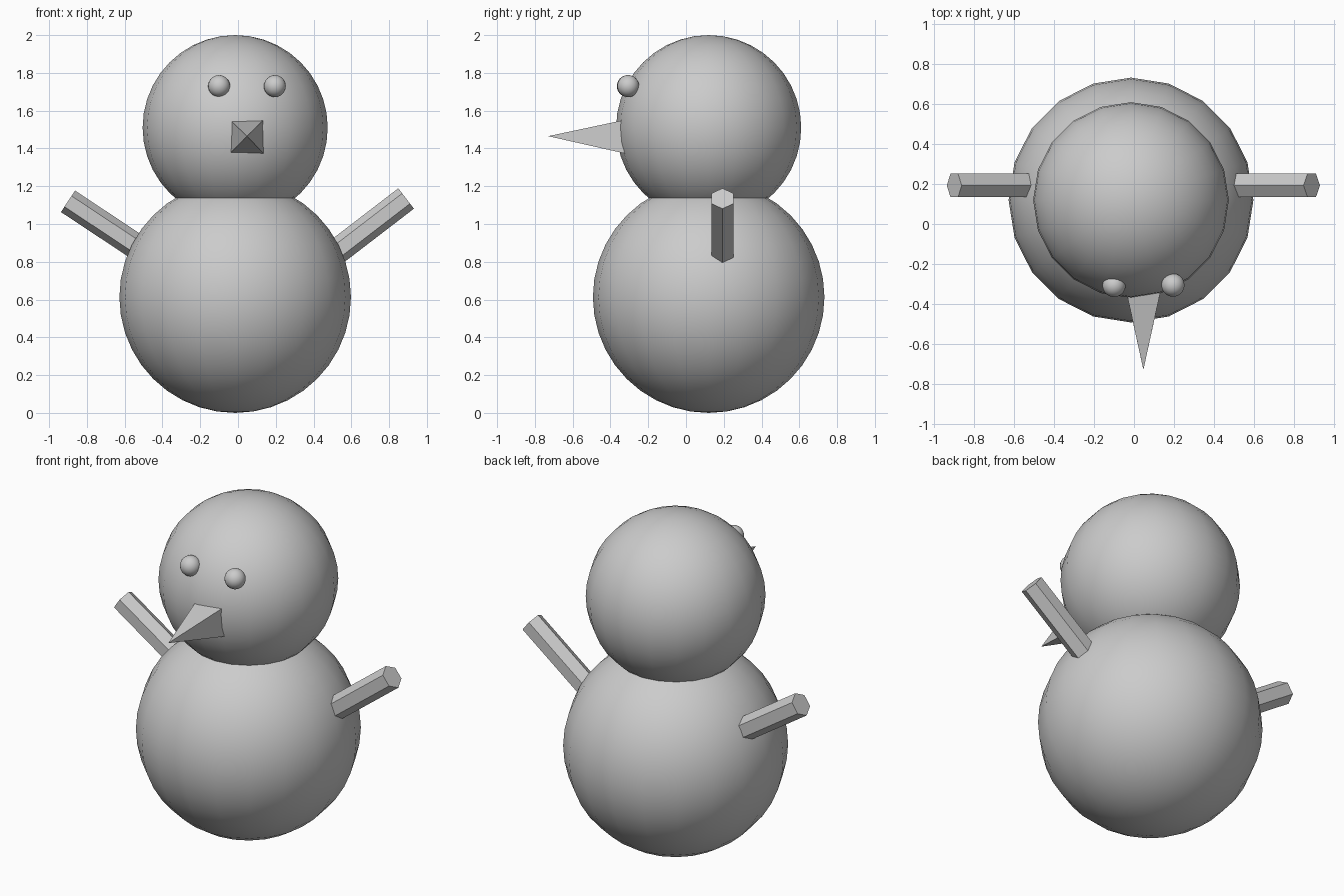
import bpy, math
from mathutils import Vector, Matrix

if "Cube" in bpy.data.objects:
    bpy.data.objects.remove(bpy.data.objects["Cube"])


def ball(name, centre, radius, segments=20, rings=20):
    bpy.ops.mesh.primitive_uv_sphere_add(
        segments=segments, ring_count=rings, radius=radius, location=centre)
    bpy.context.object.name = name
    bpy.ops.object.shade_smooth()


def spike(name, start, end, r1, r2, sides, side_axis, twist=0):
    """Flat-sided cone or prism from start to end; side_axis is its local x."""
    start, end = Vector(start), Vector(end)
    z = (end - start).normalized()
    x = Vector(side_axis)
    y = z.cross(x)
    turn = Matrix((x, y, z)).transposed().to_4x4()
    bpy.ops.mesh.primitive_cone_add(
        vertices=sides, radius1=r1, radius2=r2, depth=(end - start).length)
    ob = bpy.context.object
    ob.name = name
    ob.data.transform(Matrix.Translation((start + end) / 2) @ turn
                      @ Matrix.Rotation(math.radians(twist), 4, 'Z'))


# Two stacked snowballs
ball("body", (-0.015, 0.12, 0.613), 0.613)
ball("head", (-0.015, 0.12, 1.51), 0.49)

# Eyes
for side, x, y in (("left", -0.10, -0.308), ("right", 0.195, -0.306)):
    ball("eye_" + side, (x, y, 1.73), 0.058)

# Four-sided pointed nose, base buried in the head
spike("nose", (0.047, -0.25, 1.462), (0.047, -0.73, 1.465),
      0.105 * math.sqrt(2), 0, 4, (1, 0, 0), 45)

# Hexagonal stick arms, inner ends buried in the body
for side, s, x, z, angle in (("left", -1, 0.90, 1.12, 33.5),
                             ("right", 1, 0.89, 1.135, 37.5)):
    a = math.radians(angle)
    tip = Vector((s * x, 0.193, z))
    root = tip - 0.6 * Vector((s * math.cos(a), 0, math.sin(a)))
    spike("arm_" + side, root, tip, 0.068, 0.068, 6, (0, 1, 0))
